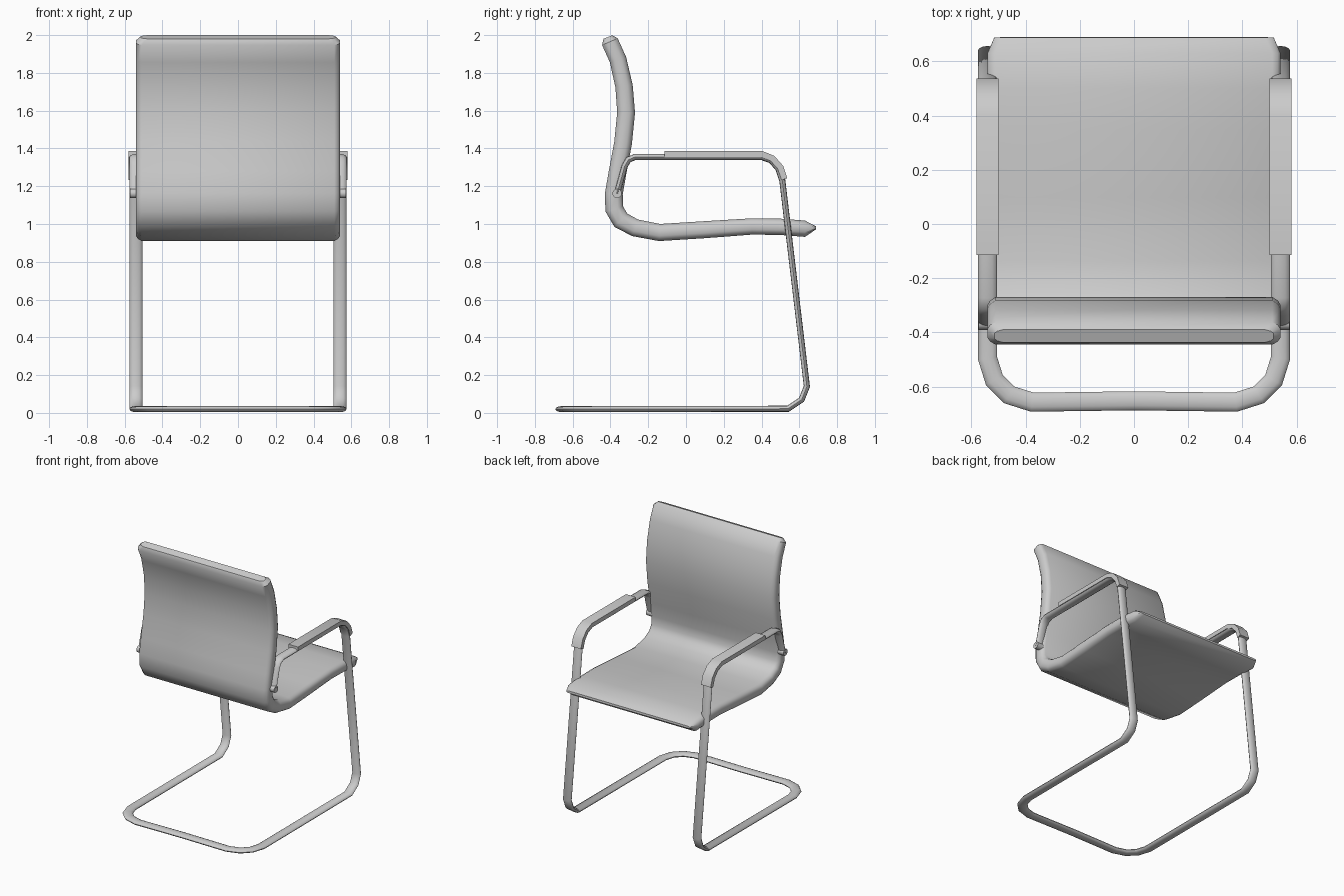
import bpy
import bmesh
import math
from mathutils import Vector

cube = bpy.data.objects.get("Cube")
if cube:
    bpy.data.objects.remove(cube, do_unlink=True)

X, Z = Vector((1, 0, 0)), Vector((0, 0, 1))

grey = bpy.data.materials.new("neutral grey")
grey.use_nodes = True
colour = (0.6, 0.6, 0.6, 1)
grey.diffuse_color = colour
grey.node_tree.nodes["Principled BSDF"].inputs["Base Color"].default_value = colour


def finish(name, bm):
    bmesh.ops.recalc_face_normals(bm, faces=bm.faces)
    mesh = bpy.data.meshes.new(name)
    bm.to_mesh(mesh)
    bm.free()
    mesh.materials.append(grey)
    obj = bpy.data.objects.new(name, mesh)
    bpy.context.collection.objects.link(obj)
    bpy.ops.object.select_all(action="DESELECT")
    obj.select_set(True)
    bpy.context.view_layer.objects.active = obj
    bpy.ops.object.shade_smooth_by_angle(angle=math.radians(40))
    return obj


def sweep(name, path, sections, across):
    """Loft sections of (width, thickness) points along a path."""
    bm = bmesh.new()
    rings = []
    for i, p in enumerate(path):
        before = (p - path[max(i - 1, 0)]).normalized()
        after = (path[min(i + 1, len(path) - 1)] - p).normalized()
        tangent = (before + after).normalized()
        w = across(p, tangent)
        n = tangent.cross(w).normalized()
        mitre = 1 / max(tangent.dot(after), tangent.dot(before))
        # widen the section only in the direction of the bend
        bend = after - before if 0 < i < len(path) - 1 else Vector()
        flat = abs(bend.dot(w)) > abs(bend.dot(n))
        sw, sn = (mitre, 1) if flat else (1, mitre)
        rings.append([bm.verts.new(p + w * a * sw + n * b * sn) for a, b in sections[i]])
    for r, s in zip(rings, rings[1:]):
        for k in range(len(r)):
            j = (k + 1) % len(r)
            bm.faces.new((r[k], r[j], s[j], s[k]))
    bm.faces.new(rings[0])
    bm.faces.new(rings[-1])
    return finish(name, bm)


# Padded seat and backrest: one curved shell (y, z, half thickness)
shell = [(-.413, 1.99, .025), (-.403, 1.965, .045), (-.36, 1.87, .045),
         (-.328, 1.73, .046), (-.317, 1.59, .047), (-.333, 1.43, .047),
         (-.363, 1.27, .047), (-.382, 1.16, .047), (-.38, 1.08, .047),
         (-.345, 1.02, .047), (-.27, .98, .046), (-.14, .955, .045),
         (.1, .97, .045), (.35, .987, .043), (.5, .985, .043),
         (.63, .975, .043), (.688, .98, .008)]


def cushion(half, h):
    quarter = [(half, h * .4), (half - .01, h * .75), (half - .03, h)]
    right = [(a, -b) for a, b in reversed(quarter)] + quarter
    return right + [(-a, -b) for a, b in right]


last = len(shell) - 1
sweep("seat_shell",
      [Vector((0, y, z)) for y, z, h in shell],
      [cushion(.515 if i in (0, last) else .54, h) for i, (y, z, h) in enumerate(shell)],
      lambda p, t: X)

# Cantilever frame: one flattened tube running from arm to arm
side = [(-.365, 1.16), (-.325, 1.305), (-.305, 1.34), (-.27, 1.355),
        (.40, 1.355), (.45, 1.337), (.488, 1.295), (.51, 1.23),
        (.64, .14), (.612, .07), (.54, .022)]
corner = [(.54, -.495), (.515, -.575), (.46, -.63), (.375, -.657)]
half = [Vector((.54, y, z)) for y, z in side]
half += [Vector((x, y, .02)) for x, y in corner]
middle = [Vector((0, -.652, .02))]
path = half + middle + [Vector((-p.x, p.y, p.z)) for p in reversed(half)]
oval = [(.035 * math.cos(k * math.tau / 12), .016 * math.sin(k * math.tau / 12))
        for k in range(12)]


def frame_across(p, t):
    if p.z < .021:
        return t.cross(Z).normalized()
    return -X if p.x > 0 else X


sweep("tube_frame", path, [oval] * len(path), frame_across)

# Armrest pads and the pivots joining the arms to the backrest
pad = [(-.115, 1.371), (.40, 1.371), (.458, 1.347), (.5, 1.3), (.521, 1.238)]
box = [(.04, .016), (-.04, .016), (-.04, -.016), (.04, -.016)]
for name, s in (("left", 1), ("right", -1)):
    sweep(name + "_armrest_pad", [Vector((s * .54, y, z)) for y, z in pad],
          [box] * len(pad), lambda p, t: X)
    disc = [(.025 * math.cos(k * math.tau / 12), .025 * math.sin(k * math.tau / 12))
            for k in range(12)]
    sweep(name + "_arm_pivot",
          [Vector((s * x, -.365, 1.162)) for x in (.5, .573)],
          [disc] * 2, lambda p, t: Z)
